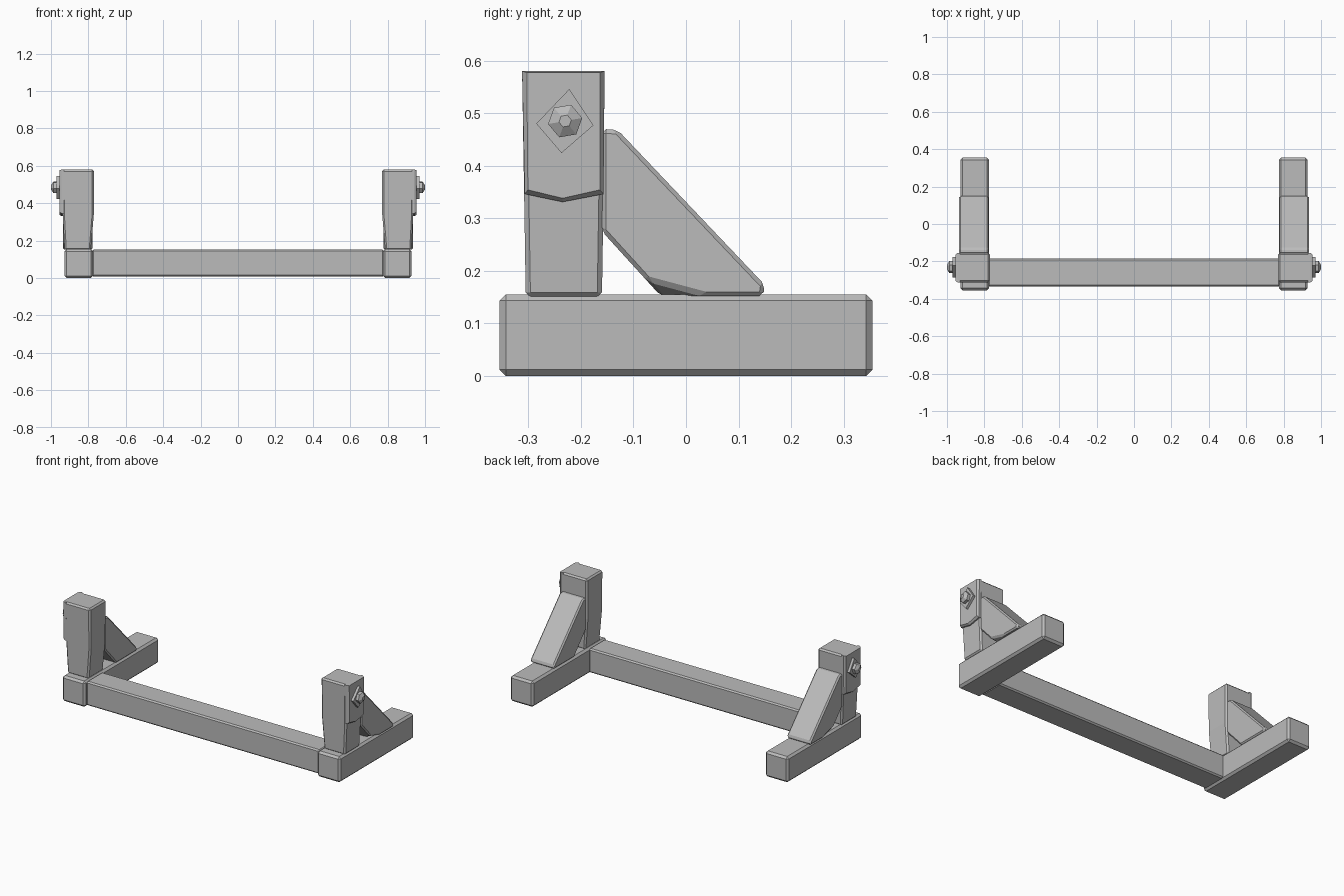
import bpy, bmesh
from mathutils import Matrix, Vector
from math import radians

cube = bpy.data.objects.get("Cube")
if cube:
    bpy.data.objects.remove(cube, do_unlink=True)

grey = bpy.data.materials.new("plain_grey")
grey.use_nodes = True
colour = (0.5, 0.5, 0.5, 1)
grey.diffuse_color = colour
grey.node_tree.nodes["Principled BSDF"].inputs["Base Color"].default_value = colour


def finish(name, bm, bevel=0.0, mirror=True):
    bmesh.ops.recalc_face_normals(bm, faces=bm.faces)
    mesh = bpy.data.meshes.new(name)
    bm.to_mesh(mesh)
    bm.free()
    mesh.materials.append(grey)
    obj = bpy.data.objects.new(name, mesh)
    bpy.context.collection.objects.link(obj)
    if bevel:
        mod = obj.modifiers.new("chamfer", 'BEVEL')
        mod.width = bevel
        mod.segments = 1
        mod.limit_method = 'ANGLE'
        mod.angle_limit = radians(30)
    if mirror:
        mod = obj.modifiers.new("other_side", 'MIRROR')
        mod.use_mirror_merge = False
    return obj


def loft(rings):
    """Closed solid through rings with equal point counts."""
    bm = bmesh.new()
    loops = [[bm.verts.new(p) for p in ring] for ring in rings]
    n = len(loops[0])
    for a, b in zip(loops, loops[1:]):
        for i in range(n):
            j = (i + 1) % n
            bm.faces.new((a[i], a[j], b[j], b[i]))
    bm.faces.new(loops[0])
    bm.faces.new(loops[-1])
    return bm


def rect(x0, x1, y0, y1, z):
    return [(x0, y0, z), (x1, y0, z), (x1, y1, z), (x0, y1, z)]


def side_profile(points, x):
    return [(x, y, z) for y, z in points]


# Base: cross bar between two feet
bar = loft([rect(-0.78, 0.78, -0.335, -0.185, z) for z in (0.007, 0.152)])
finish("cross_bar", bar, 0.008, mirror=False)
foot = loft([rect(0.775, 0.928, -0.355, 0.355, z) for z in (0, 0.155)])
finish("feet", foot, 0.012)

# Tapered posts
post = loft([rect(0.787, 0.927, -0.305, -0.16, 0.15),
             rect(0.771, 0.937, -0.308, -0.157, 0.34),
             rect(0.771, 0.94, -0.312, -0.155, 0.58)])
finish("posts", post, 0.009)

# Thicker outer cheek on the upper post, with a shallow V lower edge
cheek_pts = [(-0.312, 0.58), (-0.307, 0.346), (-0.235, 0.331),
             (-0.157, 0.346), (-0.155, 0.58)]
outer_pts = [(-0.303, 0.577), (-0.301, 0.354), (-0.235, 0.338),
             (-0.164, 0.354), (-0.164, 0.577)]
cheek = loft([side_profile(cheek_pts, 0.93), side_profile(cheek_pts, 0.944),
              side_profile(outer_pts, 0.955)])
finish("post_cheeks", cheek)

# Diagonal braces, with the lower outer corner sliced off
brace_pts = [(-0.16, 0.47), (-0.13, 0.468), (0.15, 0.173), (0.147, 0.152),
             (-0.048, 0.152), (-0.16, 0.275)]
brace = loft([side_profile(brace_pts, x) for x in (0.778, 0.936)])
p, q, r = (Vector(v) for v in ((0.936, -0.075, 0.182), (0.936, 0.03, 0.154),
                               (0.88, -0.048, 0.152)))
normal = (q - p).cross(r - p)
if normal.z > 0:
    normal.negate()
cut = bmesh.ops.bisect_plane(brace, geom=brace.verts[:] + brace.edges[:] + brace.faces[:],
                             plane_co=p, plane_no=normal, clear_outer=True)
bmesh.ops.holes_fill(brace, edges=[e for e in brace.edges if e.is_boundary])
finish("diagonal_braces", brace, 0.008)

# Diamond washers and hexagonal bolt heads
washer_pts = [(-0.222, 0.546), (-0.285, 0.48), (-0.237, 0.424), (-0.176, 0.477)]
washer = loft([side_profile(washer_pts, x) for x in (0.945, 0.97)])
finish("washers", washer)


def hexagon(radius, x):
    turn = Matrix.Rotation(radians(10), 3, 'X')
    step = Matrix.Rotation(radians(60), 3, 'X')
    arm, points = turn @ Vector((0, radius, 0)), []
    for _ in range(6):
        points.append(Vector((x, -0.23, 0.485)) + arm)
        arm = step @ arm
    return points


bolt = loft([hexagon(0.033, 0.96), hexagon(0.033, 0.987), hexagon(0.012, 1.0)])
finish("bolt_heads", bolt)
